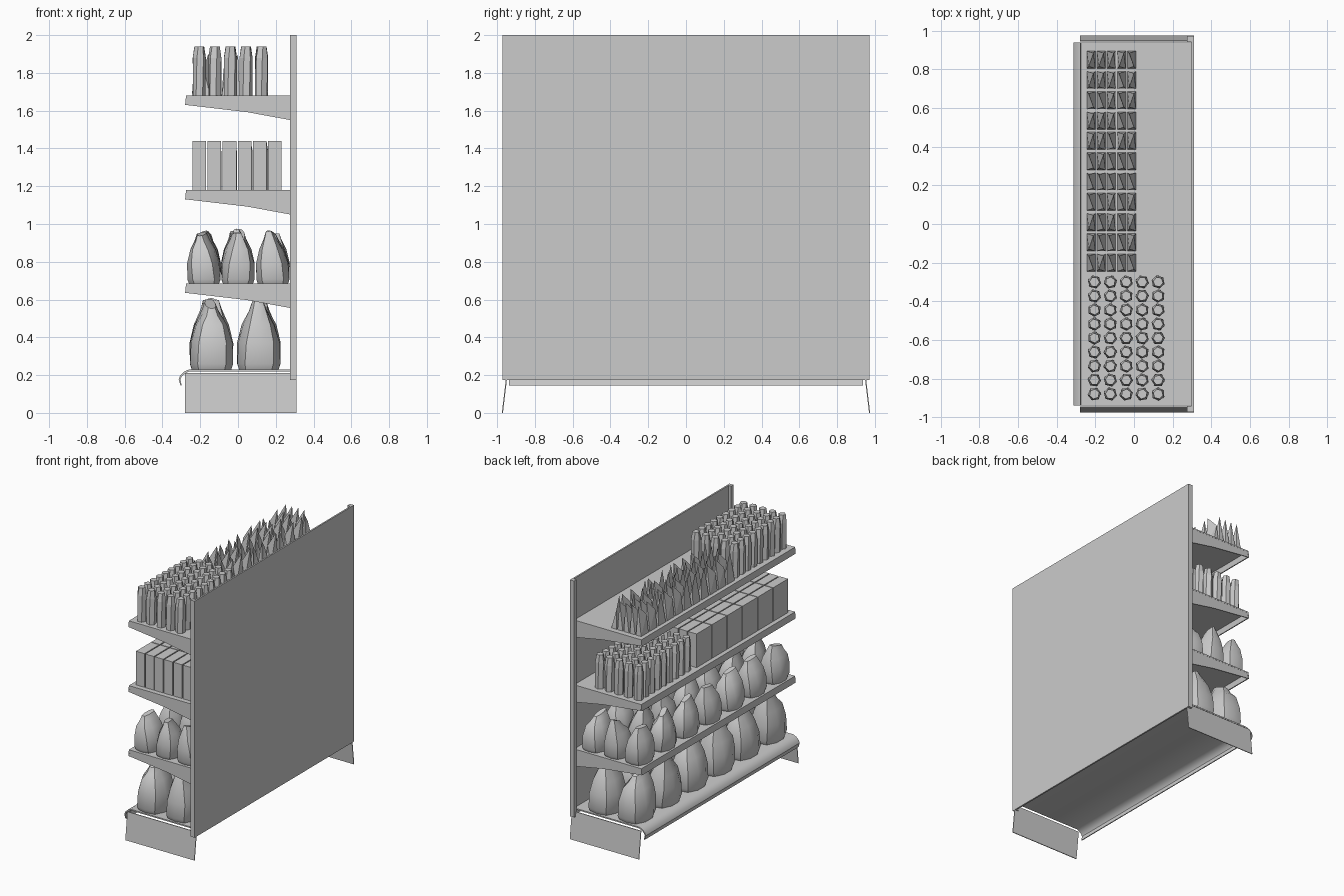
import bpy, bmesh, random
from math import cos, sin, pi, radians

if "Cube" in bpy.data.objects:
    bpy.data.objects.remove(bpy.data.objects["Cube"])

random.seed(4)


def finish(name, bm, smooth=False):
    bmesh.ops.recalc_face_normals(bm, faces=bm.faces)
    me = bpy.data.meshes.new(name)
    bm.to_mesh(me)
    bm.free()
    ob = bpy.data.objects.new(name, me)
    bpy.context.collection.objects.link(ob)
    if smooth:
        bpy.ops.object.select_all(action='DESELECT')
        ob.select_set(True)
        bpy.context.view_layer.objects.active = ob
        bpy.ops.object.shade_smooth_by_angle(angle=radians(35))
    return ob


def loft(bm, rings):
    """Closed skin through rings of points."""
    vs = [[bm.verts.new(p) for p in r] for r in rings]
    n = len(vs[0])
    for a, b in zip(vs, vs[1:]):
        for i in range(n):
            j = (i + 1) % n
            bm.faces.new((a[i], a[j], b[j], b[i]))
    bm.faces.new(vs[0][::-1])
    bm.faces.new(vs[-1])


def box(bm, x0, x1, y0, y1, z0, z1):
    loft(bm, [[(x0, y0, z), (x1, y0, z), (x1, y1, z), (x0, y1, z)] for z in (z0, z1)])


def prism(bm, profile, y0, y1):
    """x-z profile extruded along y."""
    loft(bm, [[(x, y, z) for x, z in profile] for y in (y0, y1)])


def span(a, b, n):
    return [a + (b - a) * i / (n - 1) for i in range(n)]


# back panel and uprights
bm = bmesh.new()
box(bm, 0.298, 0.31, -0.945, 0.945, 0.175, 2.0)
finish("back_panel", bm)
bm = bmesh.new()
for s in (-1, 1):
    box(bm, 0.275, 0.31, *sorted((s * 0.943, s * 0.972)), 0.175, 2.0)
finish("uprights", bm)

# base end plates, splayed slightly outward at the floor
bm = bmesh.new()
for s in (-1, 1):
    loft(bm, [[(-0.28, s * (y - 0.006), z), (0.31, s * (y - 0.006), z),
               (0.31, s * y, z), (-0.28, s * y, z)] for y, z in ((0.975, 0), (0.95, 0.21))])
finish("base_end_plates", bm)

# base deck with rolled front lip
bm = bmesh.new()
outer = [(0.3, 0.23), (-0.26, 0.23), (-0.285, 0.218), (-0.305, 0.2), (-0.314, 0.178), (-0.305, 0.145)]
inner = [(-0.298, 0.145), (-0.305, 0.178), (-0.297, 0.195), (-0.28, 0.208), (-0.258, 0.22), (0.3, 0.22)]
prism(bm, outer + inner, -0.938, 0.938)
finish("base_deck", bm, True)

# three upper shelves: sheet with front lip, tapered end brackets
for name, z in (("low", 0.685), ("middle", 1.18), ("top", 1.68)):
    bm = bmesh.new()
    prism(bm, [(0.3, z), (-0.275, z), (-0.28, z - 0.05), (-0.272, z - 0.05),
               (-0.265, z - 0.01), (0.3, z - 0.01)], -0.938, 0.938)
    finish(name + "_shelf", bm)
    bm = bmesh.new()
    for s in (-1, 1):
        prism(bm, [(-0.27, z - 0.005), (0.29, z - 0.005), (0.29, z - 0.132), (0.05, z - 0.088),
                   (-0.272, z - 0.05)], s * 0.93, s * 0.937)
    finish(name + "_shelf_brackets", bm)


def bag(bm, x, y, z, a, b, h):
    """Soft bag, squarish at the foot and pinched to a slanted ridge on top."""
    lx, ly = random.uniform(-0.02, 0.02), random.uniform(-0.03, 0.03)
    turn, slant = random.uniform(-0.3, 0.3), random.uniform(-0.1, 0.1)
    rings = []
    for t, sx, sy in ((0, 0.92, 0.9), (0.08, 1, 1), (0.38, 0.97, 0.97), (0.64, 0.72, 0.85),
                      (0.82, 0.4, 0.6), (0.94, 0.24, 0.45)):
        ring = []
        for i in range(10):
            u = 2 * pi * (i + 0.5) / 10
            c, s = cos(u), sin(u)
            k = 1 / (abs(c) ** 3 + abs(s) ** 3) ** (1 / 3)
            px, py = a * sx * k * c, b * sy * k * s
            r = turn * t
            ring.append((x + px * cos(r) - py * sin(r) + lx * t * t,
                         y + px * sin(r) + py * cos(r) + ly * t * t,
                         z + h * t + (h * slant * s if t > 0.8 else 0)))
        rings.append(ring)
    loft(bm, rings)


# large bags on the base, small bags on the low shelf
bm = bmesh.new()
for x in (-0.14, 0.11):
    for y in span(0.8, -0.8, 6):
        bag(bm, x, y, 0.23, 0.115, 0.14, 0.37)
finish("large_bags", bm, True)
bm = bmesh.new()
for x in (-0.18, 0.0, 0.185):
    for y in span(0.82, -0.82, 7):
        bag(bm, x, y, 0.685, 0.088, 0.11, 0.28)
finish("small_bags", bm, True)

# boxes on the middle shelf
bm = bmesh.new()
for x in span(-0.205, 0.195, 6):
    for y in span(-0.81, 0.125, 6):
        box(bm, x - 0.036, x + 0.036, y - 0.09, y + 0.09, 1.18, 1.44)
finish("boxes", bm)


def bottles(name, y0, y1, z):
    """Grid of low-poly six-sided bottles with uneven turned tops."""
    bm = bmesh.new()
    for x in span(-0.205, 0.125, 5):
        for y in span(y0, y1, 9):
            u = random.uniform(0, pi)
            loft(bm, [[(x + r * cos(u + d + i * pi / 3), y + r * sin(u + d + i * pi / 3), z + h)
                       for i in range(6)]
                      for r, h, d in ((0.034, 0, 0), (0.035, 0.2, 0.15), (0.026, 0.26, 0.3))])
    finish(name, bm)


bottles("middle_shelf_bottles", 0.29, 0.87, 1.18)
bottles("top_shelf_bottles", -0.88, -0.3, 1.68)

# pointed pouches on the top shelf
bm = bmesh.new()
for x in span(-0.222, -0.012, 5):
    for y in span(-0.2, 0.85, 11):
        s = random.choice((-1, 1))
        foot = [bm.verts.new((x + p * 0.022, y + q * 0.045, 1.68))
                for p, q in ((-1, -1), (1, -1), (1, 1), (-1, 1))]
        a = bm.verts.new((x + s * 0.012, y - 0.035, 1.9 if s > 0 else 1.82))
        b = bm.verts.new((x - s * 0.012, y + 0.035, 1.82 if s > 0 else 1.9))
        bm.faces.new(foot[::-1])
        for f in ((foot[0], foot[1], a), (foot[1], foot[2], b), (foot[1], b, a),
                  (foot[2], foot[3], b), (foot[3], foot[0], a), (foot[3], a, b)):
            bm.faces.new(f)
finish("pouches", bm)
